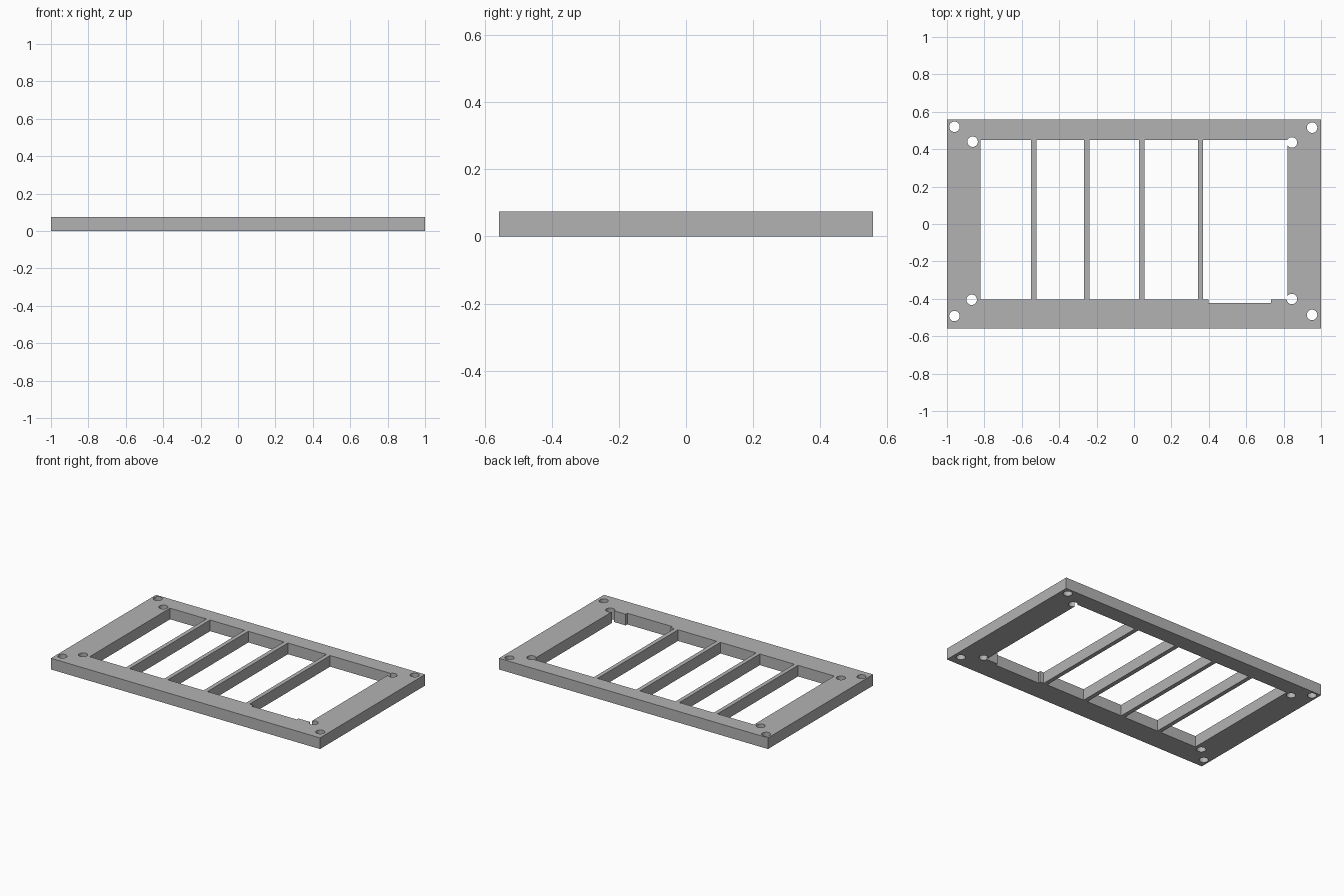
import bpy

cube = bpy.data.objects.get("Cube")
if cube:
    bpy.data.objects.remove(cube, do_unlink=True)

HEIGHT = 0.075
HALF_DEPTH = 0.558
WINDOW_FRONT, WINDOW_BACK = -0.404, 0.45

grey = bpy.data.materials.new("plain_grey")
grey.use_nodes = True
colour = (0.45, 0.45, 0.45, 1)
grey.diffuse_color = colour
grey.node_tree.nodes["Principled BSDF"].inputs["Base Color"].default_value = colour


def box(name, x0, x1, y0, y1, z0, z1):
    bpy.ops.mesh.primitive_cube_add(size=1, location=((x0 + x1) / 2, (y0 + y1) / 2, (z0 + z1) / 2))
    ob = bpy.context.object
    ob.name = name
    ob.scale = (x1 - x0, y1 - y0, z1 - z0)
    bpy.ops.object.transform_apply(location=True, rotation=False, scale=True)
    return ob


def cut(target, cutter):
    """Subtract the cutter from the target, then discard it."""
    cutter.hide_render = True
    bpy.context.view_layer.objects.active = target
    mod = target.modifiers.new("cut", "BOOLEAN")
    mod.operation = "DIFFERENCE"
    mod.solver = "EXACT"
    mod.object = cutter
    bpy.ops.object.modifier_apply(modifier=mod.name)
    bpy.data.objects.remove(cutter, do_unlink=True)


# Flat slab that becomes the frame with its dividers
frame = box("divided_frame", -1, 1, -HALF_DEPTH, HALF_DEPTH, 0, HEIGHT)
frame.data.materials.append(grey)

# Windows, leaving thin divider bars between them
windows = [(-0.82, -0.55), (-0.522, -0.266), (-0.238, 0.027), (0.056, 0.342), (0.37, 0.82)]
for x0, x1 in windows:
    cut(frame, box("window_cutter", x0, x1, WINDOW_FRONT, WINDOW_BACK, -0.1, 0.2))

# Shallow notch in the front edge of the widest window
cut(frame, box("notch_cutter", 0.397, 0.732, -0.422, -0.35, -0.1, 0.2))

# Screw holes: an outer and an inner one at each corner
holes = [(-0.96, 0.52), (-0.863, 0.44), (0.952, 0.515), (0.844, 0.436),
         (-0.96, -0.492), (-0.868, -0.405), (0.952, -0.486), (0.844, -0.401)]
for x, y in holes:
    bpy.ops.mesh.primitive_cylinder_add(vertices=32, radius=0.028, depth=0.4, location=(x, y, 0))
    cut(frame, bpy.context.object)

# Smooth hole walls, crisp edges elsewhere
bpy.ops.object.select_all(action="DESELECT")
frame.select_set(True)
bpy.context.view_layer.objects.active = frame
bpy.ops.object.shade_smooth_by_angle()
